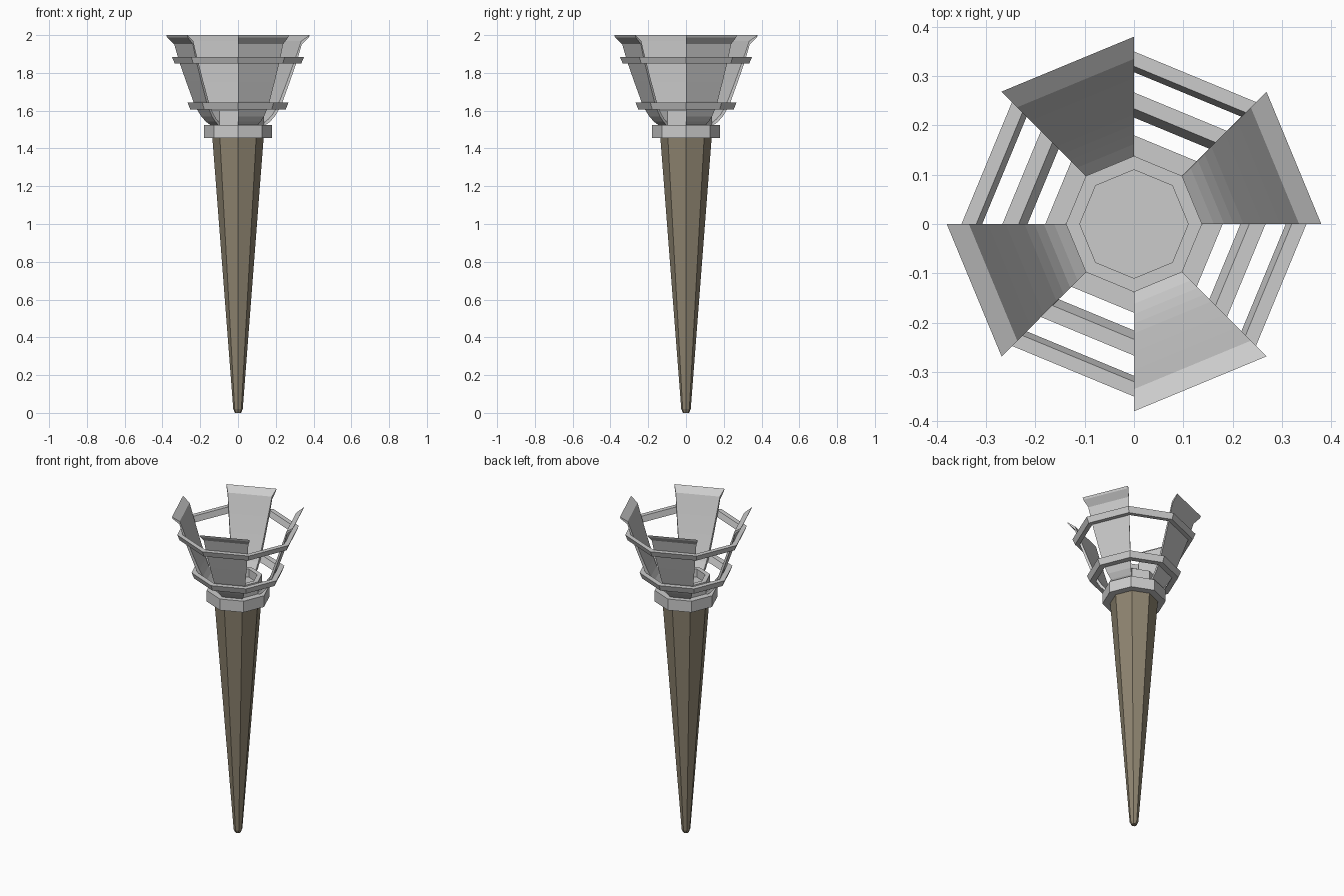
import bpy, bmesh
from math import cos, sin, pi

if "Cube" in bpy.data.objects:
    bpy.data.objects.remove(bpy.data.objects["Cube"])

wood = bpy.data.materials.new("wood")
wood.diffuse_color = (0.27, 0.23, 0.16, 1)
wood.use_nodes = True
wood.node_tree.nodes["Principled BSDF"].inputs["Base Color"].default_value = wood.diffuse_color


def sweep(name, profile, start=0, steps=8, closed=True, mat=None):
    """Turn an (r, z) profile around z in 45 degree steps; 8 steps is a full turn."""
    full = steps == 8
    bm = bmesh.new()
    rows = []
    for i in range(steps if full else steps + 1):
        a = (start + i) * pi / 4
        rows.append([bm.verts.new((r * cos(a), r * sin(a), z)) for r, z in profile])
    n = len(profile)
    for i in range(steps):
        p, q = rows[i], rows[(i + 1) % len(rows)]
        for j in range(n if closed else n - 1):
            k = (j + 1) % n
            bm.faces.new((p[j], q[j], q[k], p[k]))
    if full and not closed:
        # flat caps on both ends of an open profile
        bm.faces.new([row[0] for row in rows])
        bm.faces.new([row[-1] for row in rows])
    elif not full:
        # side walls of a partial sweep
        bm.faces.new(rows[0])
        bm.faces.new(rows[-1])
    bmesh.ops.recalc_face_normals(bm, faces=bm.faces)
    me = bpy.data.meshes.new(name)
    bm.to_mesh(me)
    bm.free()
    ob = bpy.data.objects.new(name, me)
    bpy.context.collection.objects.link(ob)
    if mat:
        me.materials.append(mat)
    return ob


# tapered wooden shaft with a blunt tip
sweep("shaft", [(0.016, 0), (0.025, 0.02), (0.136, 1.46)], closed=False, mat=wood)

# recessed cup at the head of the shaft
sweep("cup", [(0.138, 1.46), (0.138, 1.6), (0.11, 1.6), (0.11, 1.55)], closed=False)

# collar and the two flared hoops
sweep("collar", [(0.13, 1.455), (0.18, 1.455), (0.18, 1.525), (0.13, 1.525)])
sweep("lower_hoop", [(0.216, 1.605), (0.252, 1.605), (0.267, 1.642), (0.234, 1.642)])
sweep("upper_hoop", [(0.308, 1.85), (0.335, 1.85), (0.35, 1.885), (0.32, 1.885)])

# four curved plates with flared lips, on alternate sides
outer = [(0.138, 1.517), (0.17, 1.542), (0.195, 1.57), (0.216, 1.605),
         (0.237, 1.65), (0.275, 1.755), (0.31, 1.855), (0.338, 1.952), (0.375, 1.987)]
inner = [(0.38, 2.0), (0.335, 1.968), (0.296, 1.855), (0.26, 1.755),
         (0.222, 1.655), (0.202, 1.612), (0.183, 1.58), (0.162, 1.556), (0.138, 1.535)]
for k in range(4):
    sweep(f"plate_{k + 1}", outer + inner, start=2 * k, steps=1)
